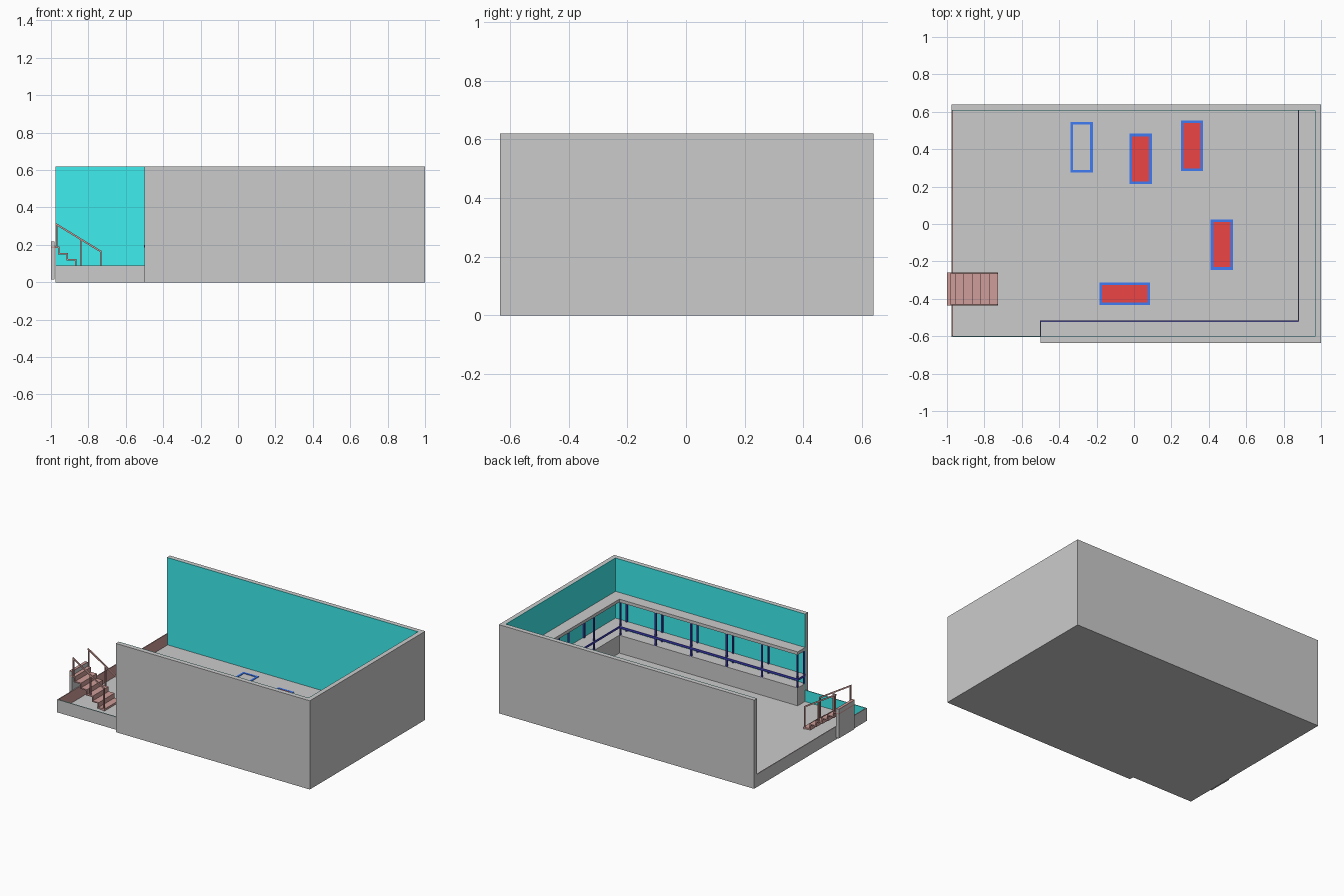
import bpy, bmesh, math
from mathutils import Vector

if "Cube" in bpy.data.objects:
    bpy.data.objects.remove(bpy.data.objects["Cube"])


def material(name, color):
    m = bpy.data.materials.new(name)
    m.diffuse_color = (*color, 1)
    m.use_nodes = True
    m.node_tree.nodes["Principled BSDF"].inputs["Base Color"].default_value = m.diffuse_color
    return m


TEAL = material("teal", (0.05, 0.85, 0.85))
BROWN = material("brown", (0.62, 0.34, 0.32))
NAVY = material("navy", (0.05, 0.05, 0.5))
BLUE = material("blue", (0.05, 0.2, 0.9))
RED = material("red", (0.85, 0.06, 0.06))


def finish(name, bm, mat=None):
    bmesh.ops.recalc_face_normals(bm, faces=bm.faces)
    me = bpy.data.meshes.new(name)
    bm.to_mesh(me)
    bm.free()
    ob = bpy.data.objects.new(name, me)
    bpy.context.collection.objects.link(ob)
    if mat:
        me.materials.append(mat)
    return ob


def box(name, x, y, z, mat=None):
    """Box from (min, max) pairs."""
    bm = bmesh.new()
    bmesh.ops.create_cube(bm, size=1)
    for v in bm.verts:
        v.co = [r[0] + (c + 0.5) * (r[1] - r[0]) for c, r in zip(v.co, (x, y, z))]
    return finish(name, bm, mat)


def prism(name, pts, axis, lo, hi, mat=None):
    """Extrude an outline: axis 'z' takes (x, y) points, axis 'y' takes (x, z)."""
    bm = bmesh.new()
    place = (lambda p: (p[0], p[1], lo)) if axis == 'z' else (lambda p: (p[0], lo, p[1]))
    face = bm.faces.new([bm.verts.new(place(p)) for p in pts])
    ext = bmesh.ops.extrude_face_region(bm, geom=[face])
    step = Vector((0, 0, hi - lo)) if axis == 'z' else Vector((0, hi - lo, 0))
    bmesh.ops.translate(bm, verts=[g for g in ext['geom'] if isinstance(g, bmesh.types.BMVert)], vec=step)
    return finish(name, bm, mat)


# Floor and outer walls
FLOOR = 0.01
box("floor", (-0.975, 0.97), (-0.605, 0.61), (0, FLOOR))
box("back_wall", (-0.975, 1), (0.61, 0.64), (0, 0.62))
box("right_wall", (0.97, 1), (-0.605, 0.61), (0, 0.62))
box("front_wall", (-0.5, 1), (-0.635, -0.605), (0, 0.62))
box("left_kerb", (-0.975, -0.972), (-0.605, 0.61), (FLOOR, 0.09))
box("front_kerb", (-0.975, -0.5), (-0.605, -0.602), (FLOOR, 0.09))

# Coloured inner wall linings
box("back_lining", (-0.972, 0.97), (0.607, 0.61), (FLOOR, 0.62), TEAL)
box("right_lining", (0.967, 0.97), (-0.605, 0.607), (FLOOR, 0.62), TEAL)
box("front_lining", (-0.5, 0.967), (-0.605, -0.602), (FLOOR, 0.62), TEAL)
box("front_kerb_lining", (-0.97, -0.5), (-0.602, -0.599), (FLOOR, 0.09), TEAL)
box("left_kerb_lining", (-0.972, -0.969), (-0.599, 0.607), (FLOOR, 0.09), BROWN)

# L-shaped shelving along the front and right walls
ELL = [(-0.5, -0.602), (0.967, -0.602), (0.967, 0.607), (0.88, 0.607), (0.88, -0.52), (-0.5, -0.52)]
prism("shelf_base", ELL, 'z', FLOOR, 0.135)
prism("middle_shelf", ELL, 'z', 0.188, 0.2)
prism("top_shelf", ELL, 'z', 0.365, 0.387)
box("shelf_edge_front", (-0.5, 0.88), (-0.52, -0.517), (0.185, 0.2), NAVY)
box("shelf_edge_right", (0.877, 0.88), (-0.517, 0.607), (0.185, 0.2), NAVY)
box("shelf_edge_end", (-0.503, -0.5), (-0.602, -0.517), (0.185, 0.2), NAVY)

# Shelf posts, in front and rear pairs
P = 0.01
for i in range(6):
    x = -0.5 + i * 0.274
    for y in (-0.53, -0.6):
        box("shelf_post", (x, x + P), (y, y + P), (0.135, 0.365), NAVY)
for i in range(1, 5):
    y = -0.52 + i * 0.279
    for x in (0.88, 0.955):
        box("shelf_post", (x, x + P), (y - P, y), (0.135, 0.365), NAVY)

# Floor markings: blue frames, red filling in all but the first
MARKS = [(-0.28, 0.41, 0.12, 0.27), (0.035, 0.348, 0.12, 0.27), (0.31, 0.418, 0.12, 0.27),
         (0.47, -0.11, 0.12, 0.27), (-0.05, -0.373, 0.27, 0.12)]
W = 0.014
for i, (cx, cy, w, d) in enumerate(MARKS):
    x0, x1, y0, y1 = cx - w / 2, cx + w / 2, cy - d / 2, cy + d / 2
    z = (FLOOR, FLOOR + 0.004)
    for a in (x0, x1 - W):
        box("bay_frame_side", (a, a + W), (y0, y1), z, BLUE)
    for b in (y0, y1 - W):
        box("bay_frame_end", (x0 + W, x1 - W), (b, b + W), z, BLUE)
    if i:
        box("bay_fill", (x0 + W, x1 - W), (y0 + W, y1 - W), (FLOOR, FLOOR + 0.003), RED)

# Entry stairs: folded steps from one stepped outline
YA, YB = -0.435, -0.26
RUN, RISE, N = 0.0455, 0.0333, 6
upper = [(-1.0, 0.19)]
for i in range(N):
    x, z = -0.955 + i * RUN, 0.19 - i * RISE
    upper += [(x, z), (x, max(z - RISE, FLOOR))]
lower = [(x - 0.008, z - 0.008) for x, z in upper[1:-2]]
prism("stairs", upper + lower[::-1] + [(-1.0, 0.182)], 'y', YA, YB, BROWN)
box("stair_back_panel", (-1, -0.98), (YA, YB), (0.015, 0.215))
box("stair_panel_cap", (-1, -0.98), (YA, YB), (0.215, 0.219), BROWN)

# Handrails on both sides
for y in (YA, YB - 0.008):
    prism("handrail", [(-0.975, 0.318), (-0.73, 0.168), (-0.73, 0.157), (-0.975, 0.307)],
          'y', y, y + 0.008, BROWN)
    for x, z0, z1 in ((-0.974, 0.185, 0.309), (-0.844, 0.085, 0.23), (-0.738, FLOOR, 0.164)):
        box("rail_post", (x, x + 0.008), (y, y + 0.008), (z0, z1), BROWN)
